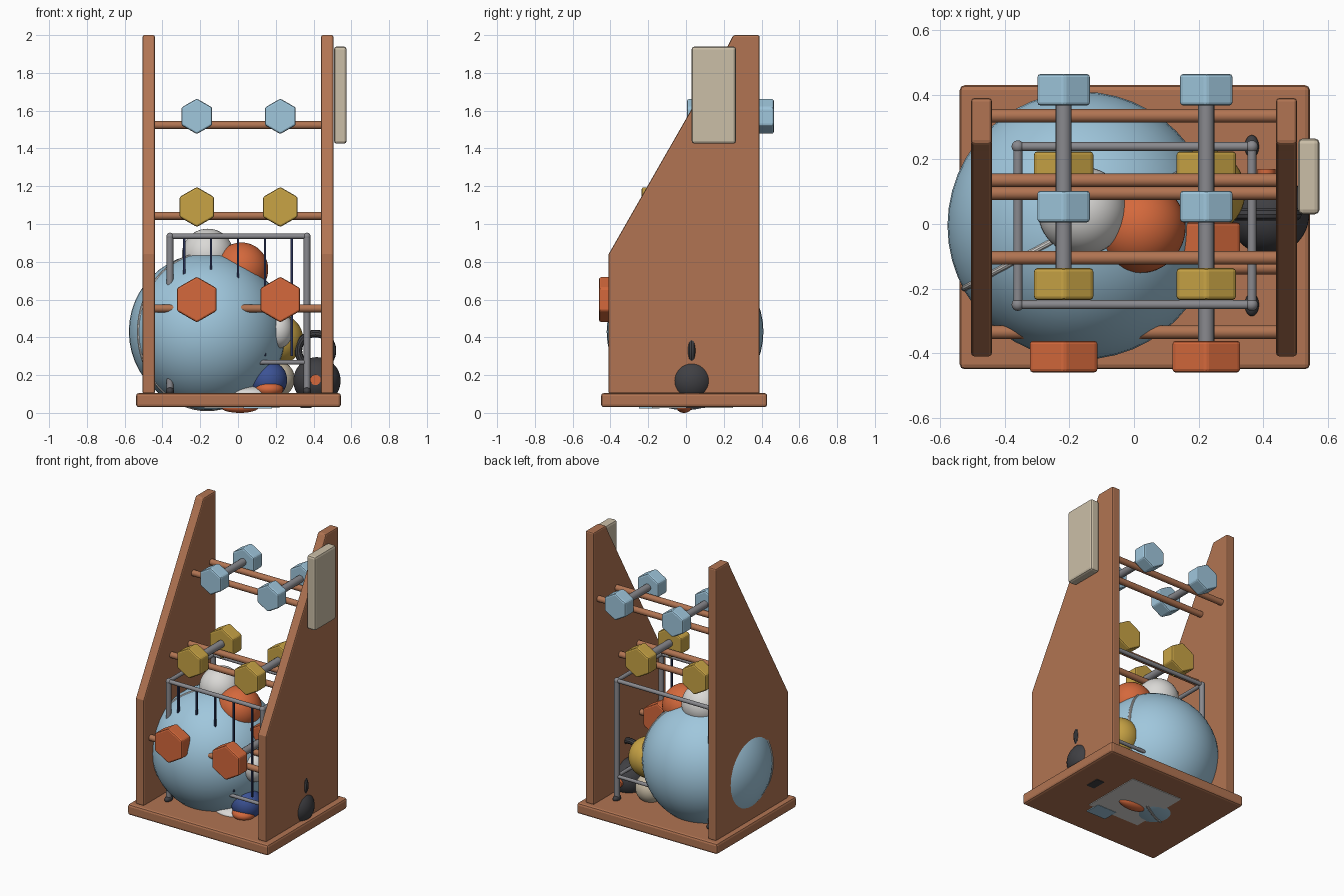
import bpy
from math import pi, radians, atan2
from mathutils import Vector

cube = bpy.data.objects.get("Cube")
if cube:
    bpy.data.objects.remove(cube, do_unlink=True)


def material(name, r, g, b):
    m = bpy.data.materials.new(name)
    m.use_nodes = True
    m.diffuse_color = (r, g, b, 1)
    m.node_tree.nodes["Principled BSDF"].inputs["Base Color"].default_value = (r, g, b, 1)
    return m


WOOD = material("wood", .44, .175, .085)
BLUE = material("sky_blue", .35, .57, .72)
YELLOW = material("mustard", .58, .37, .06)
ORANGE = material("orange", .66, .14, .045)
GREY = material("steel_grey", .25, .25, .27)
DARK = material("charcoal", .05, .05, .056)
WHITE = material("off_white", .7, .69, .67)
CREAM = material("cream", .6, .52, .39)
NAVY = material("royal_blue", .045, .085, .3)
INK = material("dark_navy", .02, .03, .09)


def finish(name, mat, bevel=0, smooth=True):
    """Name and colour the active object, then round or smooth it."""
    ob = bpy.context.object
    ob.name = name
    ob.data.materials.append(mat)
    if smooth:
        bpy.ops.object.shade_smooth_by_angle(angle=radians(35))
    if bevel:
        mod = ob.modifiers.new("Bevel", "BEVEL")
        mod.width, mod.segments = bevel, 2
        mod.limit_method = "ANGLE"
    return ob


def box(name, mat, lo, hi, bevel=0):
    lo, hi = Vector(lo), Vector(hi)
    bpy.ops.mesh.primitive_cube_add(size=1, location=(lo + hi) / 2)
    bpy.context.object.scale = hi - lo
    bpy.ops.object.transform_apply(location=False, rotation=False, scale=True)
    return finish(name, mat, bevel, False)


def ball(name, mat, centre, radius, scale=(1, 1, 1)):
    bpy.ops.mesh.primitive_uv_sphere_add(segments=48, ring_count=24, radius=radius, location=centre)
    bpy.context.object.scale = scale
    return finish(name, mat)


def rod(name, mat, a, b, radius, sides=16):
    a, b = Vector(a), Vector(b)
    bpy.ops.mesh.primitive_cylinder_add(
        vertices=sides, radius=radius, depth=(b - a).length, location=(a + b) / 2,
        rotation=(b - a).to_track_quat("Z", "Y").to_euler())
    return finish(name, mat)


def hex_head(name, mat, x, y0, y1, z, radius):
    bpy.ops.mesh.primitive_cylinder_add(
        vertices=6, radius=radius, depth=y1 - y0,
        location=(x, (y0 + y1) / 2, z), rotation=(pi / 2, 0, 0))
    return finish(name, mat, .01, False)


def ring(name, mat, centre, major, minor, rotation):
    bpy.ops.mesh.primitive_torus_add(
        major_radius=major, minor_radius=minor, major_segments=64, minor_segments=10,
        location=centre, rotation=rotation)
    return finish(name, mat)


# Wooden base and the two sloped side panels
box("base_board", WOOD, (-.54, -.45, .03), (.545, .43, .105), .015)
profile = [(-.41, .1), (.39, .1), (.39, 2), (.25, 2), (.225, 1.95), (-.41, .84)]
for side, x in (("right", -.505), ("left", .44)):
    n = len(profile)
    verts = [(x + dx, y, z) for dx in (0, .065) for y, z in profile]
    faces = [tuple(reversed(range(n))), tuple(range(n, 2 * n))]
    faces += [(i, (i + 1) % n, (i + 1) % n + n, i + n) for i in range(n)]
    mesh = bpy.data.meshes.new(side + "_panel")
    mesh.from_pydata(verts, [], faces)
    panel = bpy.data.objects.new(side + "_panel", mesh)
    bpy.context.collection.objects.link(panel)
    bpy.context.view_layer.objects.active = panel
    finish(side + "_panel", WOOD, .01, False)
box("side_box", CREAM, (.508, .03, 1.425), (.575, .265, 1.94), .015)

# Three tiers of dumbbells, each tier resting on two rails
tiers = [  # name, colour, front y, back y, head depth, height, head radius, rail ys
    ("top", BLUE, .005, .465, .098, 1.57, .094, (.135, .335)),
    ("middle", YELLOW, -.235, .225, .098, 1.09, .106, (-.105, .095)),
    ("bottom", ORANGE, -.46, .005, .098, .6, .121, (-.335, -.135)),
]
for tier, mat, y0, y1, depth, z, radius, rails in tiers:
    for i, y in enumerate(rails):
        rod(f"{tier}_rail_{i}", WOOD, (-.45, y, z - .047), (.45, y, z - .047), .021)
    for side, x in (("right", -.218), ("left", .224)):
        rod(f"{tier}_{side}_handle", GREY, (x, y0 + .04, z), (x, y1 - .04, z), .025)
        hex_head(f"{tier}_{side}_front_head", mat, x, y0, y0 + depth, z, radius)
        hex_head(f"{tier}_{side}_back_head", mat, x, y1 - depth, y1, z, radius)

# Tubular cage with upper and lower loops
corners = [(-.36, -.25), (.365, -.25), (.365, .24), (-.36, .24)]
for i, (x, y) in enumerate(corners):
    x2, y2 = corners[(i + 1) % 4]
    rod(f"cage_post_{i}", GREY, (x, y, .1), (x, y, .935), .018)
    ball(f"cage_corner_{i}", GREY, (x, y, .935), .019)
    ball(f"cage_foot_{i}", DARK, (x, y, .115), .022, (1, 1.6, 1))
    for level, z, r in (("top", .935, .014), ("low", .268, .012)):
        rod(f"cage_{level}_bar_{i}", GREY, (x, y, z), (x2, y2, z), r)

# Hanging straps on the front of the cage
for i in range(5):
    x = -.285 + i * .1425
    box(f"strap_{i}", INK, (x - .006, -.256, .3), (x + .006, -.244, .93))

# Large exercise ball with its pale seam band
ball("exercise_ball", BLUE, (-.163, -.005, .43), .415)
ring("ball_seam", WHITE, (-.163, -.005, .43), .411, .01, (pi / 2, 0, atan2(.15, .28)))

# Smaller balls piled around it
ball("white_ball", WHITE, (-.16, .04, .838), .137)
ball("orange_ball", ORANGE, (.018, -.01, .76), .142)
ball("yellow_ball", YELLOW, (.21, .1, .39), .135)
ball("pale_ball", WHITE, (.215, -.12, .44), .085, (.9, 1, 1.15))
ball("floor_ball", CREAM, (.2, .1, .18), .1)
ball("blue_glove", NAVY, (.16, -.13, .175), .1)
ball("orange_cuff", ORANGE, (.165, -.17, .125), .075, (1, 1, .6))
ball("floor_pad", WHITE, (.06, -.1, .105), .14, (1, 1, .3))

# Kettlebell with a round badge on each face
ball("kettlebell", DARK, (.418, .03, .17), .125)
ring("kettlebell_handle", DARK, (.41, .03, .33), .09, .02, (pi / 2, 0, 0))
rod("kettlebell_badge", ORANGE, (.41, -.098, .175), (.41, .17, .175), .028)

# Details on the underside of the base
box("underside_plate", WHITE, (-.18, -.18, .026), (.22, .25, .032))
box("underside_patch", BLUE, (.03, -.25, .024), (.18, -.14, .032))
box("underside_strip", DARK, (.33, .0, .026), (.39, .1, .032))
ball("underside_knob", ORANGE, (.01, -.01, .03), .1, (1, .4, .3))
